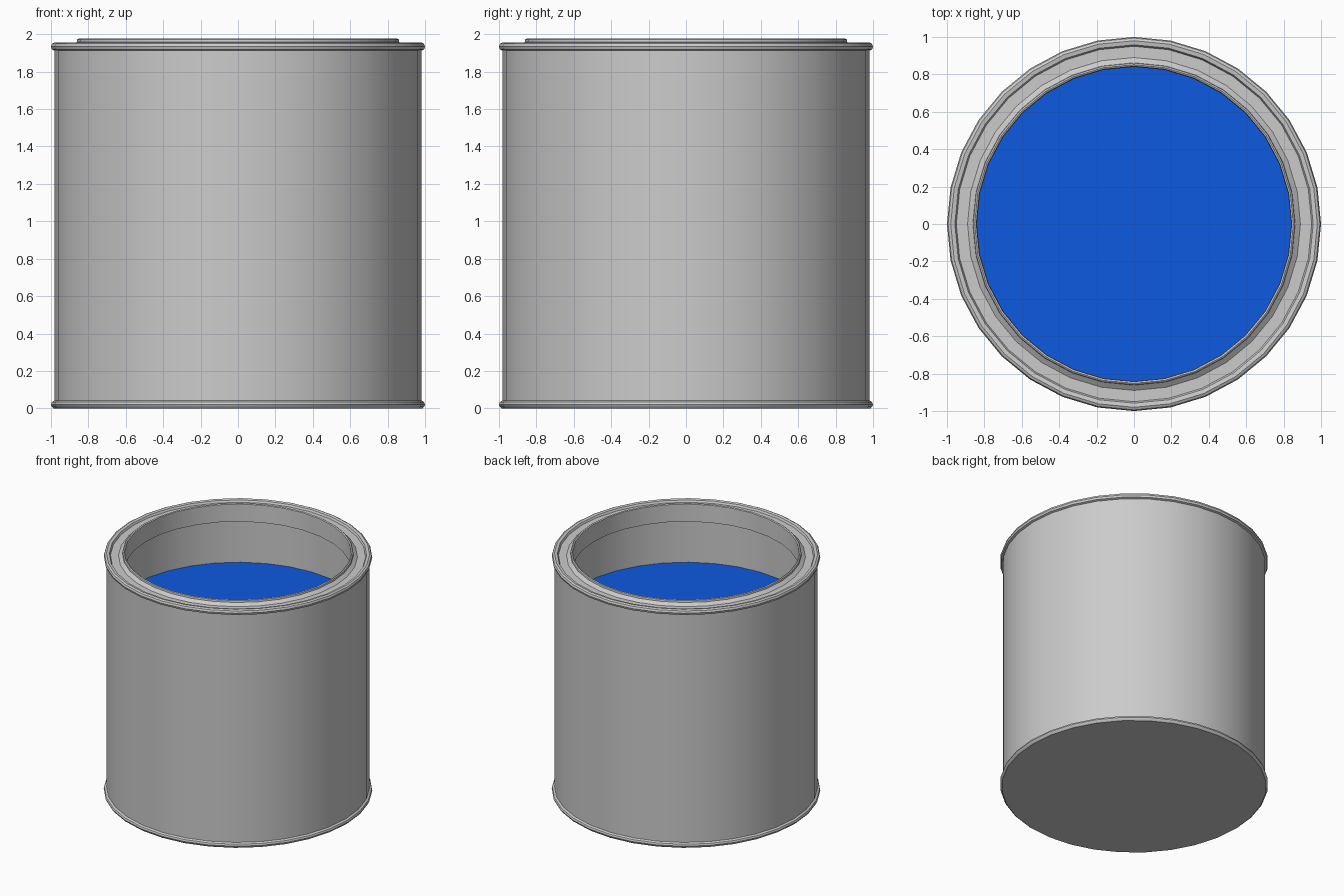
import bpy, bmesh
from math import radians, tau, cos, sin

if "Cube" in bpy.data.objects:
    bpy.data.objects.remove(bpy.data.objects["Cube"])

SIDES = 32


def shade(obj):
    bpy.ops.object.select_all(action='DESELECT')
    obj.select_set(True)
    bpy.context.view_layer.objects.active = obj
    bpy.ops.object.shade_smooth_by_angle(angle=radians(35))


def lathe(name, profile):
    """Revolve (radius, z) points around z; a radius of 0 makes a pole."""
    bm = bmesh.new()
    rings = []
    for r, z in profile:
        n = SIDES if r > 0 else 1
        rings.append([bm.verts.new((r * cos(tau * i / SIDES), r * sin(tau * i / SIDES), z))
                      for i in range(n)])
    for a, b in zip(rings, rings[1:]):
        for i in range(SIDES):
            j = (i + 1) % SIDES
            quad = [a[i % len(a)], a[j % len(a)], b[j % len(b)], b[i % len(b)]]
            bm.faces.new(list(dict.fromkeys(quad)))
    bmesh.ops.recalc_face_normals(bm, faces=bm.faces)
    mesh = bpy.data.meshes.new(name)
    bm.to_mesh(mesh)
    bm.free()
    obj = bpy.data.objects.new(name, mesh)
    bpy.context.collection.objects.link(obj)
    shade(obj)
    return obj


# Tin: base, bottom bead, wall, top bead, lid groove, inner lip, inside wall and floor
lathe("can", [
    (0, 0), (0.985, 0),
    (0.995, 0.008), (1.0, 0.02), (0.995, 0.034), (0.98, 0.042),
    (0.98, 1.912),
    (0.995, 1.918), (1.0, 1.934), (0.994, 1.95), (0.98, 1.957), (0.958, 1.953),
    (0.95, 1.937), (0.89, 1.937), (0.862, 1.958),
    (0.86, 1.972), (0.852, 1.977), (0.843, 1.972),
    (0.84, 1.83), (0.85, 1.83), (0.85, 1.90), (0.96, 1.90),
    (0.96, 0.03), (0, 0.03),
])

# Paint surface inside the tin
paint = lathe("paint", [(0, 1.44), (0.96, 1.44)])
blue = bpy.data.materials.new("blue_paint")
blue.diffuse_color = (0.004, 0.1, 0.75, 1)
blue.use_nodes = True
blue.node_tree.nodes["Principled BSDF"].inputs["Base Color"].default_value = blue.diffuse_color
paint.data.materials.append(blue)
# The open disc must face upwards
if paint.data.polygons[0].normal.z < 0:
    paint.data.flip_normals()
